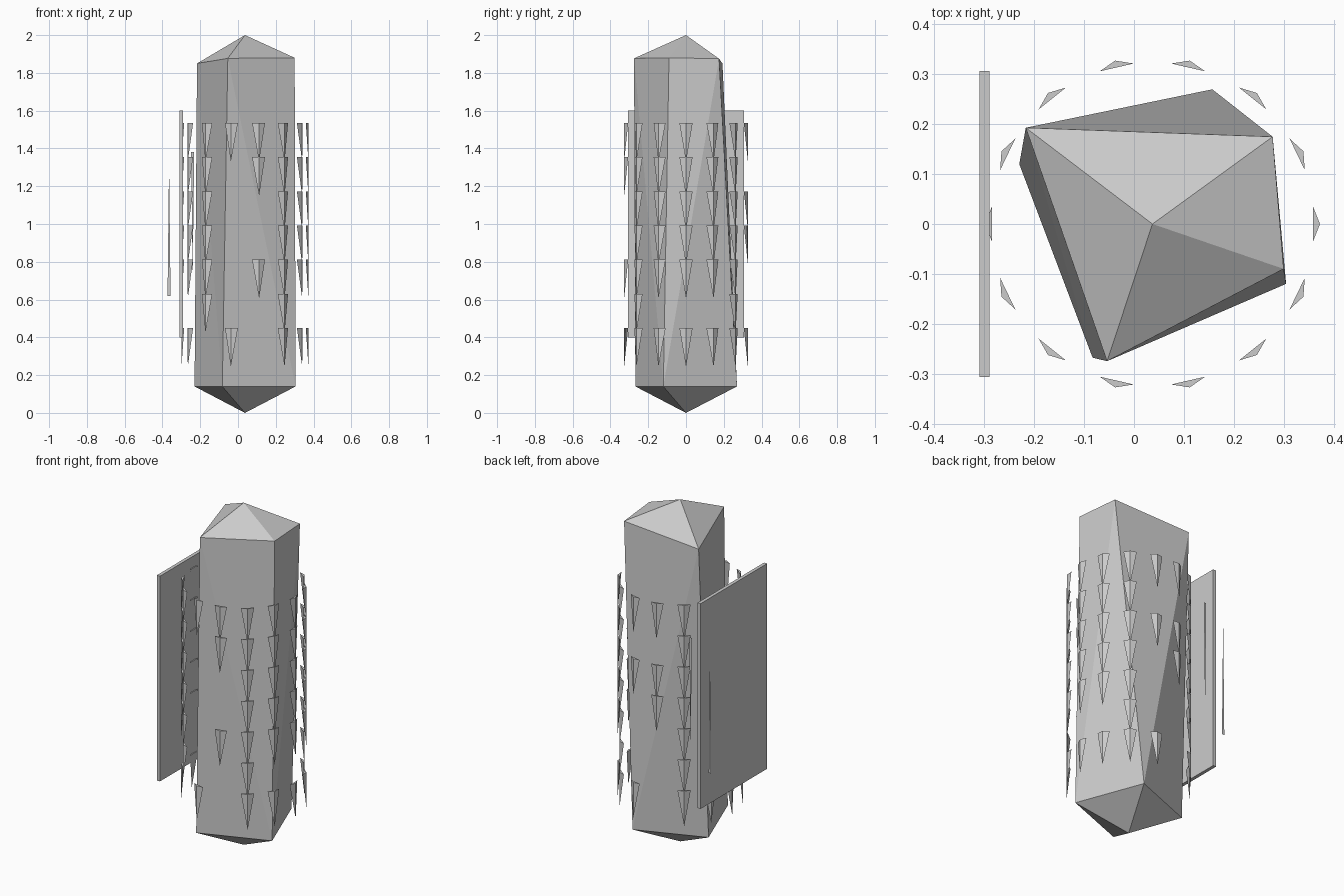
import bpy
from math import cos, sin, tau

if "Cube" in bpy.data.objects:
    bpy.data.objects.remove(bpy.data.objects["Cube"])

CX = 0.037  # axis of the column


def make(name, verts, faces):
    mesh = bpy.data.meshes.new(name)
    mesh.from_pydata(verts, [], faces)
    mesh.update()
    obj = bpy.data.objects.new(name, mesh)
    bpy.context.collection.objects.link(obj)
    return obj


# Four-sided twisted column with pointed ends
top = [(0.30, -0.09, 1.88), (0.278, 0.175, 1.875), (-0.217, 0.193, 1.85), (-0.054, -0.275, 1.877)]
bottom = [(0.305, -0.12, 0.14), (0.157, 0.27, 0.14), (-0.23, 0.12, 0.14), (-0.083, -0.268, 0.14)]
diagonal_up = [True, False, False, False]  # split of each side into triangles
faces = []
for i in range(4):
    j = (i + 1) % 4
    faces += [(i, j, 8), (4 + j, 4 + i, 9)]
    if i == 0:
        faces += [(4 + i, j, i), (4 + i, 4 + j, j)]
    elif i == 1:
        faces += [(4 + i, j, i), (4 + i, 4 + j, j)]
    else:
        faces += [(i, 4 + j, j), (i, 4 + i, 4 + j)]
make("column_body", top + bottom + [(CX, 0, 2.0), (CX, 0, 0.0)], faces)

# Downward thorns: 14 columns around the axis, 7 rows, some left out
full = range(7)
most = (0, 1, 2, 3, 4, 6)
side = [most, most, full, (0, 2, 6), (0, 2, 3), full, most, most, most,
        (0, 1, 2, 3, 4, 5), (0, 6), (0, 1, 4), full, most]
verts, faces = [], []
for k, rows in enumerate(side):
    a = tau * k / 14
    for r in rows:
        z = 1.535 - 0.181 * r
        n = len(verts)
        for rad, tan, h in ((0.322, -0.035, 0), (0.336, 0, 0), (0.322, 0.035, 0), (0.336, 0, -0.205)):
            verts.append((CX + rad * cos(a) - tan * sin(a), rad * sin(a) + tan * cos(a), z + h))
        faces += [(n, n + 1, n + 2), (n, n + 3, n + 1), (n + 1, n + 3, n + 2), (n, n + 2, n + 3)]
make("thorns", verts, faces)

# Flat upright panel beside the column
bpy.ops.mesh.primitive_cube_add(size=1, location=(-0.30, 0, 1.0))
panel = bpy.context.object
panel.name = "side_panel"
panel.scale = (0.02, 0.614, 1.2)

# Two flat slivers at the rear edge of the panel
for name, x, z_wide, z_tip in (("outer_sliver", -0.365, 0.62, 1.33), ("inner_sliver", -0.24, 1.38, 0.72)):
    make(name, [(x - 0.008, 0.30, z_wide), (x + 0.008, 0.30, z_wide), (x, 0.30, z_tip)], [(0, 1, 2)])
